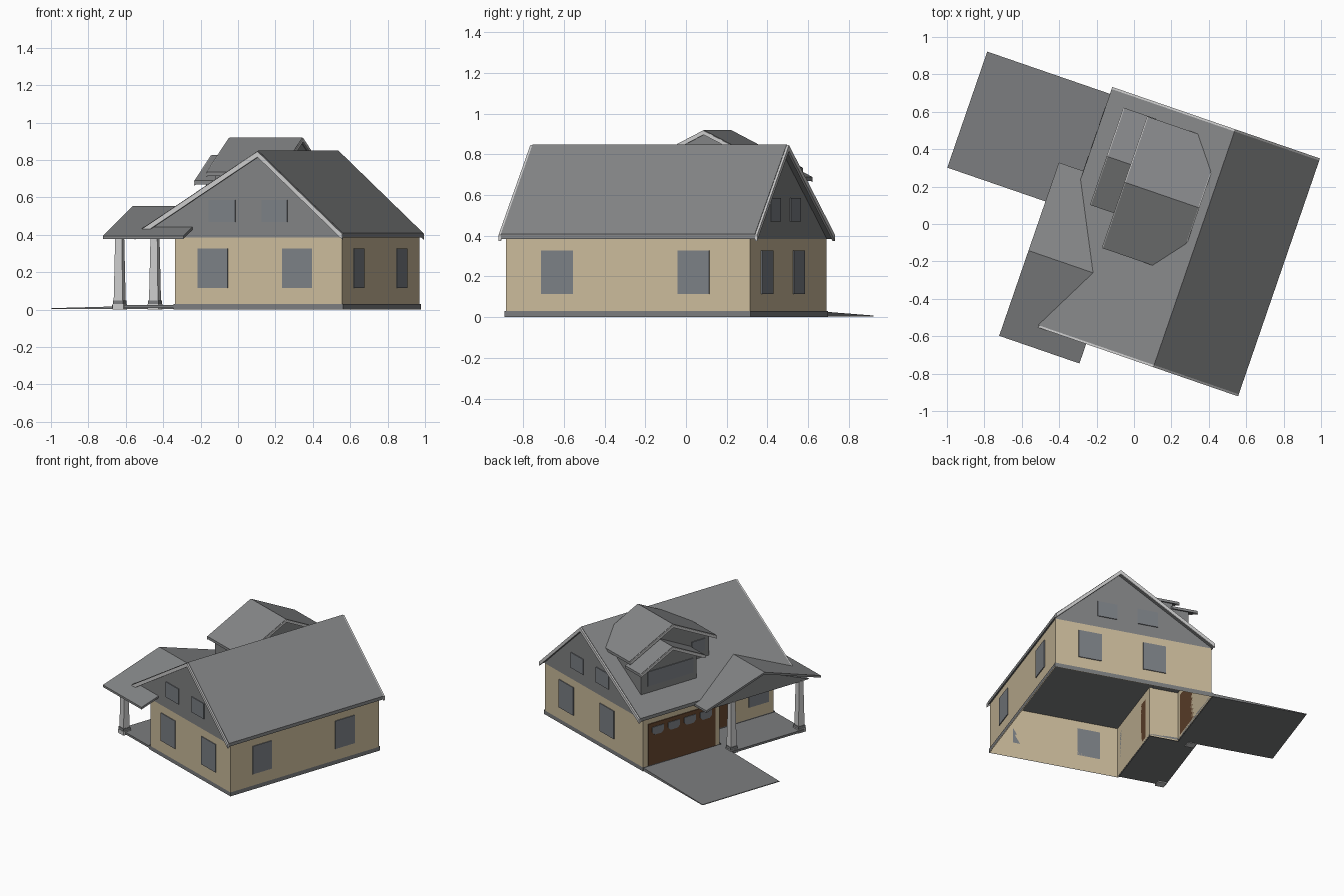
import bpy, bmesh, math
from mathutils import Matrix, Vector

if "Cube" in bpy.data.objects:
    bpy.data.objects.remove(bpy.data.objects["Cube"])

TURN = Matrix.Rotation(math.radians(-19), 4, 'Z')   # whole house is turned on its plot


def material(name, rgb):
    m = bpy.data.materials.new(name)
    m.diffuse_color = (*rgb, 1)
    m.use_nodes = True
    m.node_tree.nodes["Principled BSDF"].inputs["Base Color"].default_value = m.diffuse_color
    return m


ROOF = material("roof_grey", (0.235, 0.24, 0.245))
SIDING = material("gable_grey", (0.22, 0.225, 0.23))
TAN = material("wall_tan", (0.60, 0.50, 0.33))
GLASS = material("window_grey", (0.20, 0.215, 0.235))
BROWN = material("door_brown", (0.13, 0.06, 0.028))
TRIM = material("trim_light", (0.60, 0.60, 0.60))
STONE = material("concrete_grey", (0.20, 0.205, 0.21))


def finish(name, bm, mat):
    bmesh.ops.recalc_face_normals(bm, faces=bm.faces)
    bm.transform(TURN)
    me = bpy.data.meshes.new(name)
    bm.to_mesh(me)
    bm.free()
    me.materials.append(mat)
    ob = bpy.data.objects.new(name, me)
    bpy.context.collection.objects.link(ob)
    return ob


def prism(name, mat, pts, axis, a, b, caps=True):
    """Extrude a 2D outline along x (pts y,z), y (pts x,z) or z (pts x,y)."""
    place = {'x': lambda p, t: (t, p[0], p[1]),
             'y': lambda p, t: (p[0], t, p[1]),
             'z': lambda p, t: (p[0], p[1], t)}[axis]
    bm = bmesh.new()
    lo = [bm.verts.new(place(p, a)) for p in pts]
    hi = [bm.verts.new(place(p, b)) for p in pts]
    n = len(pts)
    for i in range(n):
        j = (i + 1) % n
        bm.faces.new((lo[i], lo[j], hi[j], hi[i]))
    if caps:
        bm.faces.new(lo)
        bm.faces.new(hi)
    return finish(name, bm, mat)


def box(name, mat, x0, x1, y0, y1, z0, z1):
    return prism(name, mat, [(x0, y0), (x1, y0), (x1, y1), (x0, y1)], 'z', z0, z1)


def chevron(name, mat, left, ridge, right, axis, a, b, t):
    """Bent roof slab with its top along left-ridge-right."""
    top = [left, ridge, right]
    return prism(name, mat, top + [(u, z - t) for u, z in reversed(top)], axis, a, b)


# Walls: hollow L plan around the porch, open underneath
X0, XP, X1 = -0.34, -0.13, 0.815
Y0, YP, Y1 = -0.655, -0.04, 0.613
EAVE = 0.385


def plan(o):
    return [(XP - o, Y0 - o), (X1 + o, Y0 - o), (X1 + o, Y1 + o),
            (X0 - o, Y1 + o), (X0 - o, YP - o), (XP - o, YP - o)]


prism("walls", TAN, plan(0), 'z', 0.0, EAVE, caps=False)
prism("plinth", STONE, plan(0.006), 'z', 0.0, 0.03, caps=False)

# Main roof, attic gables and bargeboards
L, R, E = (-0.348, 0.41), (0.347, 0.85), (0.826, 0.41)
chevron("main_roof", ROOF, L, R, E, 'y', -0.678, 0.643, 0.025)
prism("attic_gables", SIDING, [(-0.345, EAVE), (X1 + 0.008, EAVE), (0.347, 0.832)],
      'y', Y0, Y1)
for nm, a, b in (("front_bargeboard", -0.69, -0.677), ("back_bargeboard", 0.642, 0.655)):
    chevron(nm, TRIM, (L[0], 0.405), (R[0], 0.846), (E[0], 0.405), 'y', a, b, 0.03)

# Porch roof and its gable
chevron("porch_roof", ROOF, (-0.80, 0.395), (-0.318, 0.553), (0.18, 0.395),
        'x', -0.487, -0.033, 0.016)
prism("porch_gable", SIDING, [(-0.72, 0.382), (-0.318, 0.54), (0.10, 0.382)], 'x', -0.46, -0.15)
box("porch_slab", STONE, -0.485, XP, Y0 - 0.006, YP, 0.008, 0.024)

# Driveway, sloping up to the garage
prism("driveway", STONE, [(-1.042, 0.003), (X0, 0.003), (X0, 0.026), (-1.042, 0.008)],
      'y', YP, 0.616)

# Tapered porch columns on blocks
for i, cy in enumerate((-0.645, -0.065)):
    cx = -0.447
    bm = bmesh.new()
    bmesh.ops.create_cone(bm, cap_ends=True, segments=4, radius1=0.036, radius2=0.027,
                          depth=0.35,
                          matrix=Matrix.Translation((cx, cy, 0.21)) @ Matrix.Rotation(math.pi / 4, 4, 'Z'))
    finish(f"porch_column_{i}", bm, TRIM)
    box(f"column_base_{i}", TRIM, cx - 0.031, cx + 0.031, cy - 0.031, cy + 0.031, 0.0, 0.03)
    box(f"column_collar_{i}", STONE, cx - 0.029, cx + 0.029, cy - 0.029, cy + 0.029, 0.03, 0.05)

# Dormers: large one behind, smaller one in front and lower
chevron("large_dormer_roof", ROOF, (-0.177, 0.735), (0.195, 0.92), (0.567, 0.735),
        'x', -0.115, 0.297, 0.02)
prism("large_dormer_body", SIDING, [(-0.14, 0.5), (0.53, 0.5), (0.53, 0.735),
                                    (0.195, 0.902), (-0.14, 0.735)], 'x', -0.08, 0.285)
chevron("small_dormer_roof", ROOF, (0.02, 0.69), (0.295, 0.827), (0.57, 0.69),
        'x', -0.25, -0.07, 0.02)
prism("small_dormer_body", SIDING, [(0.055, 0.46), (0.53, 0.46), (0.53, 0.69),
                                    (0.295, 0.81), (0.055, 0.69)], 'x', -0.20, -0.07)
chevron("large_dormer_back_trim", TRIM, (0.0, 0.82), (0.195, 0.917), (0.39, 0.82),
        'x', 0.296, 0.302, 0.02)
chevron("large_dormer_front_trim", TRIM, (-0.177, 0.732), (0.195, 0.917), (0.567, 0.732),
        'x', -0.121, -0.114, 0.022)
chevron("small_dormer_trim", TRIM, (0.02, 0.687), (0.295, 0.824), (0.57, 0.687),
        'x', -0.256, -0.249, 0.022)


# Flat plates for windows and doors
def plate(name, mat, axis, at, side, u0, u1, z0, z1, t=0.006):
    pts = [(u0, z0), (u1, z0), (u1, z1), (u0, z1)]
    return prism(name, mat, pts, axis, at, at + side * t)


for wall, y, s in (("front", Y0, -1), ("back", Y1, 1)):
    for i, (a, b) in enumerate(((0.0, 0.168), (0.476, 0.645))):
        plate(f"{wall}_window_{i}", GLASS, 'y', y, s, a, b, 0.115, 0.328)
    for i, (a, b) in enumerate(((0.06, 0.21), (0.36, 0.505))):
        plate(f"{wall}_attic_window_{i}", GLASS, 'y', y, s, a, b, 0.47, 0.587)
for i, (a, b) in enumerate(((-0.47, -0.306), (0.238, 0.402))):
    plate(f"side_window_{i}", GLASS, 'x', X1, 1, a, b, 0.115, 0.328)
plate("porch_window", GLASS, 'x', XP, -1, -0.61, -0.44, 0.115, 0.328)
plate("front_door", BROWN, 'x', XP, -1, -0.275, -0.12, 0.026, 0.33)
plate("small_dormer_window", GLASS, 'x', -0.20, -1, 0.085, 0.475, 0.555, 0.665)
plate("large_dormer_window", GLASS, 'x', -0.08, -1, -0.10, 0.01, 0.63, 0.72)

# Garage door with four chamfered lights
plate("garage_door", BROWN, 'x', X0, -1, 0.0, 0.572, 0.026, 0.345)
for i in range(4):
    c = 0.08 + i * 0.137
    prism(f"garage_light_{i}", GLASS,
          [(c - 0.05, 0.315), (c + 0.05, 0.315), (c + 0.05, 0.275), (c + 0.03, 0.255),
           (c - 0.03, 0.255), (c - 0.05, 0.275)], 'x', X0 - 0.005, X0 - 0.010)
